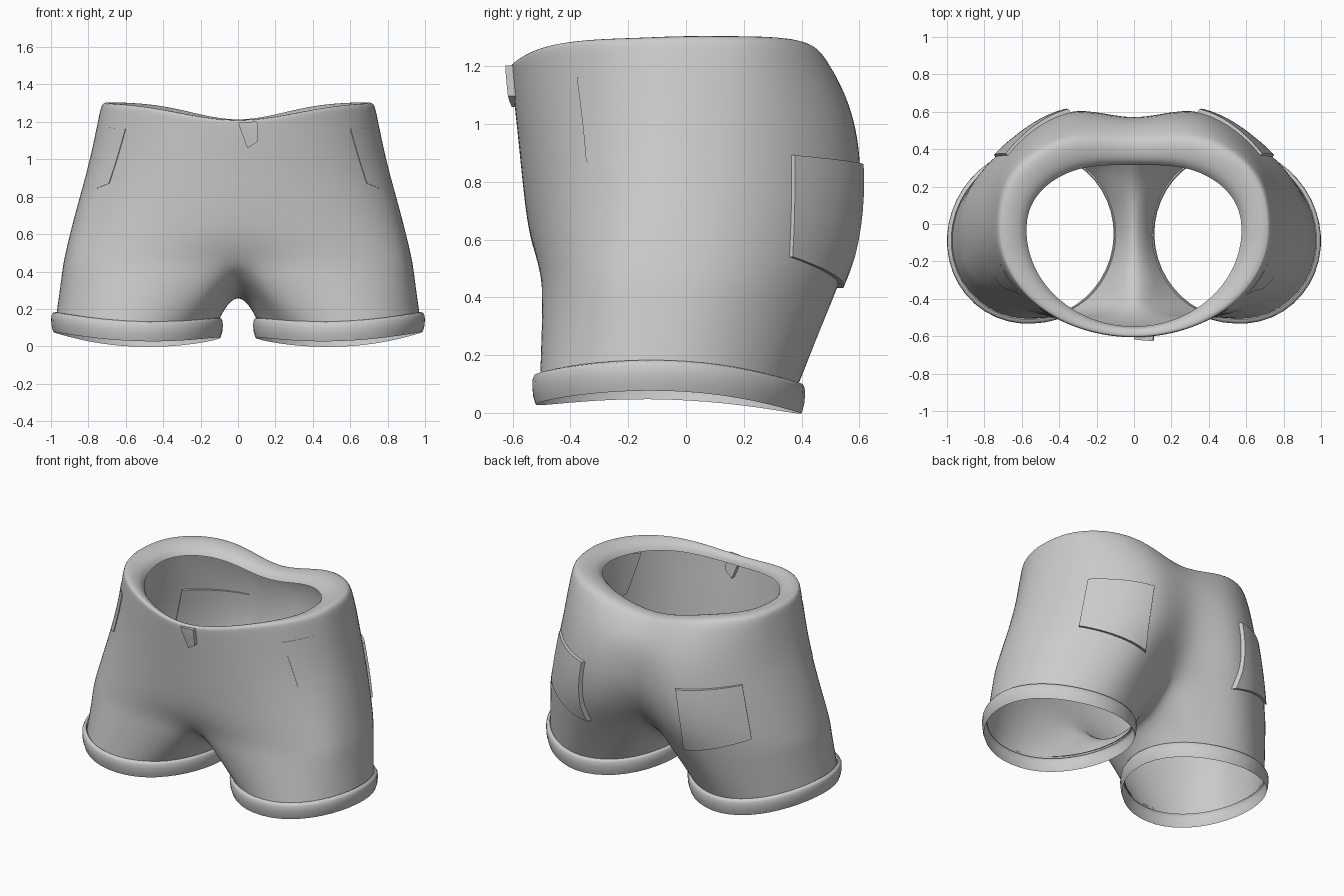
import bpy, bmesh, math
from mathutils import Vector
from mathutils.bvhtree import BVHTree

if "Cube" in bpy.data.objects:
    bpy.data.objects.remove(bpy.data.objects["Cube"])

cloth = bpy.data.materials.new("grey cloth")
cloth.diffuse_color = (0.6, 0.6, 0.6, 1)
cloth.use_nodes = True
cloth.node_tree.nodes["Principled BSDF"].inputs["Base Color"].default_value = cloth.diffuse_color


def make(name, verts, faces):
    me = bpy.data.meshes.new(name)
    me.from_pydata([tuple(v) for v in verts], [], faces)
    bm = bmesh.new()
    bm.from_mesh(me)
    bmesh.ops.recalc_face_normals(bm, faces=bm.faces)
    bm.to_mesh(me)
    bm.free()
    me.materials.append(cloth)
    ob = bpy.data.objects.new(name, me)
    bpy.context.collection.objects.link(ob)
    return ob


def smooth(ob, angle=40):
    bpy.ops.object.select_all(action='DESELECT')
    ob.select_set(True)
    bpy.context.view_layer.objects.active = ob
    bpy.ops.object.shade_smooth_by_angle(angle=math.radians(angle))


def mirror(ob):
    m = ob.modifiers.new("mirror", 'MIRROR')
    m.use_clip = True
    m.merge_threshold = 0.002


# leg opening: tilted, saddle-shaped oval, fuller toward the outer front
def hem_point(a, inset, h):
    c, s = math.cos(a), math.sin(a)
    z = 0.037 + 0.015 * c - 0.015 * s + 0.024 * math.cos(2 * a) + h
    k = 1 - 0.032 * math.sin(2 * a) * (1 if c > 0 else 0.3)
    return Vector((0.54 + (0.459 - inset) * c * k, -0.06 + (0.472 - inset) * s * k, z))


# trunk section: half ring from front centre round the hip to back centre
K, M = 14, 6


def trunk_row(z, X, yf, yb, vf, vb, dip, ef, eb, ec):
    row = []
    for i in range(K + 1):
        t = math.pi * (i / K - 0.5)
        c, s = max(0, math.cos(t)), math.sin(t)
        x = X * (c if s < 0 else c ** ec) if 0 < i < K else 0
        groove = math.exp(-(x / 0.24) ** 2)
        if s < 0:
            y = -0.03 + (yf + 0.03) * (-s) ** ef + vf * groove
        else:
            y = -0.03 + (yb + 0.03) * s ** eb - vb * groove
        wide = 0.42 if s < 0 else 0.32
        row.append(Vector((x, y, z - dip * math.exp(-(x / wide) ** 2))))
    return row


# z, half width, front, back, front groove, back groove, waist dip,
# front roundness, back roundness, hip roundness
rows = [trunk_row(*r) for r in [
    (1.25, 0.58, -0.552, 0.36, 0, 0.045, 0.09, 1, 0.88, 1.06),
    (1.285, 0.605, -0.562, 0.385, 0, 0.05, 0.09, 1, 0.86, 1.04),
    (1.308, 0.675, -0.588, 0.445, 0, 0.06, 0.10, 1, 0.8, 1),
    (1.306, 0.73, -0.612, 0.51, 0, 0.07, 0.10, 1, 0.76, 1),
    (1.27, 0.742, -0.61, 0.545, 0, 0.07, 0.095, 1, 0.76, 1),
    (1.12, 0.772, -0.60, 0.635, 0, 0.09, 0.04, 1, 0.85, 1.1),
    (0.95, 0.81, -0.585, 0.71, 0, 0.14, 0, 0.97, 0.94, 1.21),
    (0.75, 0.868, -0.565, 0.738, 0, 0.18, 0, 0.87, 0.99, 1.26),
    (0.58, 0.912, -0.55, 0.715, 0.01, 0.24, 0, 0.73, 0.99, 1.26),
    (0.46, 0.94, -0.535, 0.66, 0.06, 0.29, 0, 0.62, 0.97, 1.2)]]
verts = [v for r in rows for v in r]
faces = []
n = K + 1
for j in range(len(rows) - 1):
    for i in range(K):
        a = j * n + i
        faces.append((a, a + 1, a + n + 1, a + n))

# crotch seam closes the last trunk row into a leg ring
ring = list(range((len(rows) - 1) * n, len(rows) * n))
for y, z in [(0.24, 0.34), (0.1, 0.285), (-0.06, 0.262), (-0.2, 0.275), (-0.34, 0.34)]:
    ring.append(len(verts))
    verts.append(Vector((0, y, z)))
top = [verts[i].copy() for i in ring]
R = len(ring)
spread = math.radians(128)
for f in (0.25, 0.5, 0.75, 1.0):
    new = []
    for k in range(R):
        if k <= K:
            a = spread * (2 * k / K - 1)
            w = f
        else:
            a = spread + (2 * math.pi - 2 * spread) * (k - K) / M
            w = f ** 0.6
        goal = hem_point(a, 0.02, 0.085)
        p = top[k].lerp(goal, w)
        p.z = top[k].z + (goal.z - top[k].z) * f
        new.append(len(verts))
        verts.append(p)
    for k in range(R):
        m = (k + 1) % R
        faces.append((ring[k], ring[m], new[m], new[k]))
    ring = new

body = make("shorts_body", verts, faces)
mirror(body)
body.modifiers.new("subdivision", 'SUBSURF').levels = 2
body.modifiers["subdivision"].render_levels = 2
smooth(body, 60)

# rolled hems around the leg openings
profile = [(0.028, 0.098), (0.022, 0.106), (0.008, 0.102), (0.001, 0.088), (0, 0.06),
           (0.003, 0.03), (0.012, 0.0)]
S = 44
hv = [hem_point(2 * math.pi * k / S, i, h) for i, h in profile for k in range(S)]
hf = [(j * S + k, j * S + (k + 1) % S, (j + 1) * S + (k + 1) % S, (j + 1) * S + k)
      for j in range(len(profile) - 1) for k in range(S)]
hem = make("leg_hem", hv, hf)
mirror(hem)
smooth(hem, 50)

# surface lookup for the sewn-on parts
bpy.context.view_layer.update()
deps = bpy.context.evaluated_depsgraph_get()
tree = BVHTree.FromObject(body, deps)


def patch(name, corners, direction, out, thick, both=True, nu=10, nv=8):
    """Slab laid on the body; corners: top a, top b, bottom b, bottom a.
    out: height above the cloth at the a and b sides."""
    a, b, c, d = [Vector(p) for p in corners]
    way = Vector(direction).normalized()
    pv = []
    for j in range(nv + 1):
        for i in range(nu + 1):
            p = a.lerp(b, i / nu).lerp(d.lerp(c, i / nu), j / nv)
            hit, nor, _, _ = tree.ray_cast(p - way * 0.6, way)
            if hit is None:
                hit, nor, _, _ = tree.find_nearest(p)
            if nor.dot(way) > 0:
                nor = -nor
            pv.append(hit + nor * (out[0] + (out[1] - out[0]) * i / nu))
    size = len(pv)
    w = nu + 1
    pf = [(j * w + i, j * w + i + 1, (j + 1) * w + i + 1, (j + 1) * w + i)
          for j in range(nv) for i in range(nu)]
    # inner copy and the border joining both sheets
    edge = ([i for i in range(nu)] + [j * w + nu for j in range(nv)]
            + [nv * w + i for i in range(nu, 0, -1)] + [j * w for j in range(nv, 0, -1)])
    pv += [v + way * thick for v in pv]
    pf += [tuple(q + size for q in reversed(f)) for f in pf]
    pf += [(e, edge[(k + 1) % len(edge)], edge[(k + 1) % len(edge)] + size, e + size)
           for k, e in enumerate(edge)]
    ob = make(name, pv, pf)
    if both:
        mirror(ob)
    smooth(ob, 40)


# seat pockets, front pocket panels, waist tab
patch("back_pocket", [(0.38, 0.64, 0.86), (0.675, 0.37, 0.89),
                      (0.725, 0.34, 0.54), (0.42, 0.6, 0.44)], (-0.6, -0.8, 0),
      (0.022, 0.014), 0.032)
patch("front_pocket", [(0.64, -0.41, 1.16), (0.8, -0.12, 1.18),
                       (0.86, -0.16, 0.80), (0.73, -0.38, 0.87)], (-0.75, 0.66, 0),
      (0.004, -0.002), 0.018)
patch("waist_tab", [(0.0, -0.6, 1.195), (0.1, -0.6, 1.2),
                    (0.105, -0.6, 1.1), (0.05, -0.6, 1.06)], (0, 1, 0), (0.012, 0.026), 0.045,
      both=False, nu=6, nv=6)
